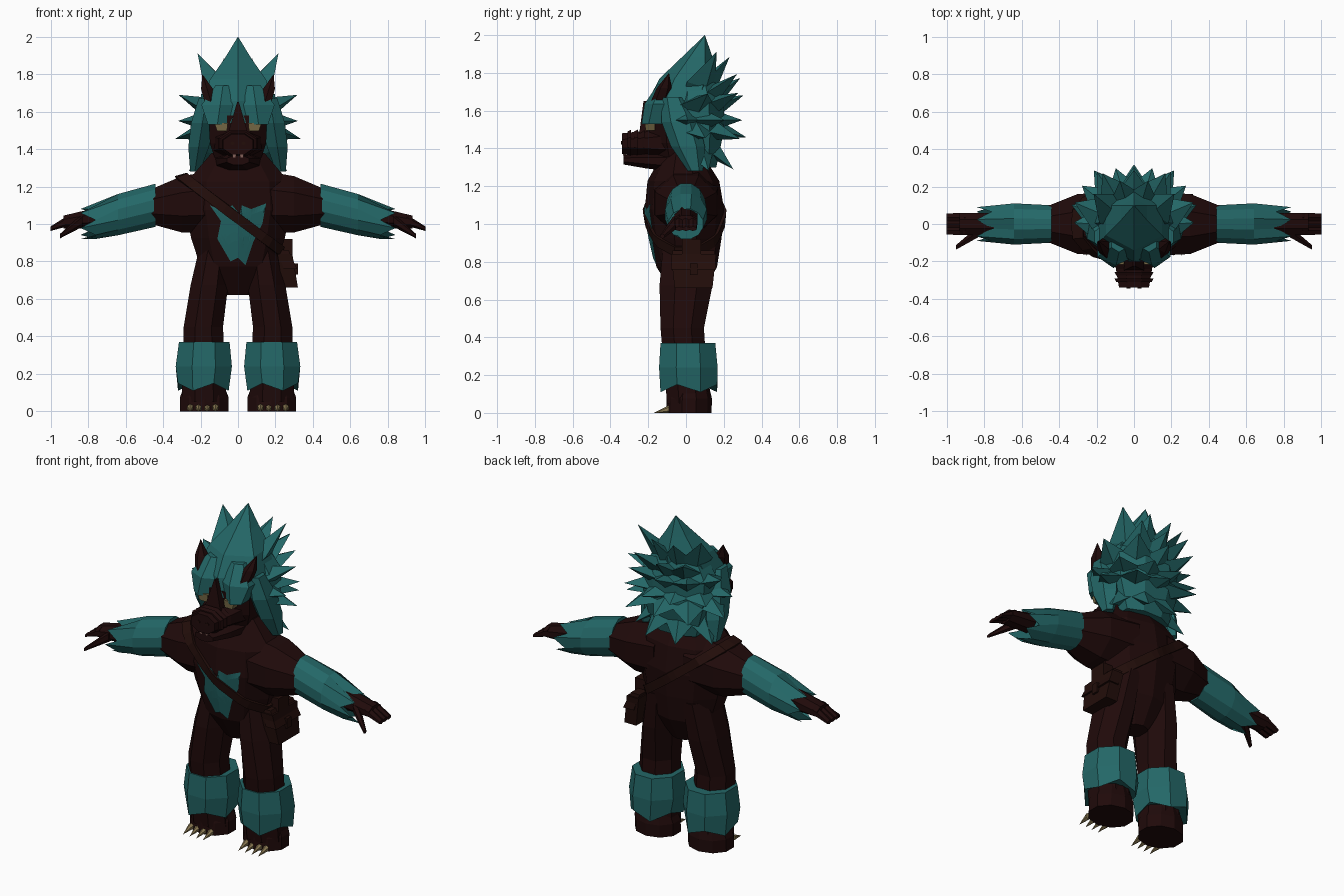
import bpy, bmesh, math
from mathutils import Vector
from mathutils.bvhtree import BVHTree

cube = bpy.data.objects.get("Cube")
if cube:
    bpy.data.objects.remove(cube)


def material(name, *color):
    made = bpy.data.materials.new(name)
    made.use_nodes = True
    made.diffuse_color = (*color, 1)
    shader = made.node_tree.nodes["Principled BSDF"]
    shader.inputs["Base Color"].default_value = (*color, 1)
    shader.inputs["Roughness"].default_value = 1
    return made


HIDE = material("dark brown hide", .014, .003, .003)
FUR = material("teal fur", .017, .135, .135)
LEATHER = material("brown leather", .016, .004, .003)
CLAW = material("tan claw", .24, .18, .08)
EYE = material("yellow eye", .18, .14, .06)
TOOTH = material("pale pink tooth", .35, .18, .15)
TIP = (0, 0)


def finish(name, mat, bm):
    bmesh.ops.remove_doubles(bm, verts=bm.verts, dist=.0005)
    bmesh.ops.recalc_face_normals(bm, faces=bm.faces)
    mesh = bpy.data.meshes.new(name)
    bm.to_mesh(mesh)
    bm.free()
    mesh.materials.append(mat)
    part = bpy.data.objects.new(name, mesh)
    bpy.context.collection.objects.link(part)
    return part


def bridge(bm, low, high):
    for i in range(len(low)):
        bm.faces.new((low[i - 1], low[i], high[i], high[i - 1]))


def loft(name, mat, start, end, *sizes, sides=8, hem=0, mirror=1):
    """Skin evenly spaced rings, given as half sizes, along a straight spine."""
    start, end = Vector(start), Vector(end)
    spine = end - start
    axis = max(range(3), key=lambda k: abs(spine[k]))
    first, second = [k for k in range(3) if k != axis]
    angles = [math.tau * (i + .5) / sides for i in range(sides)]
    widest = max(math.cos(angle) for angle in angles)
    tallest = max(math.sin(angle) for angle in angles)
    bm = bmesh.new()
    rings = []
    for k, (wide, tall) in enumerate(sizes):
        ring = []
        for i, angle in enumerate(angles):
            point = start + spine * k / (len(sizes) - 1)
            point[first] += wide * math.cos(angle) / widest
            point[second] += tall * math.sin(angle) / tallest
            if i % 2 and k == len(sizes) - 1:
                point[axis] += hem
            point.x *= mirror
            ring.append(bm.verts.new(point))
        rings.append(ring)
    for low, high in zip(rings, rings[1:]):
        bridge(bm, low, high)
    bm.faces.new(rings[0])
    bm.faces.new(rings[-1])
    return finish(name, mat, bm)


def pair(name, *args, **options):
    return [loft(label + name, *args, mirror=mirror, **options)
            for label, mirror in (("left_", 1), ("right_", -1))]


# Torso and shoulders
torso = loft("torso", HIDE, (0, .01, .62), (0, -.02, 1.38),
             (.07, .07), (.2, .16), (.25, .19), (.28, .21), (.27, .19), (.14, .1),
             sides=10)
shoulders = pair("shoulder", HIDE, (.1, 0, 1.12), (.5, 0, 1.09),
                 (.17, .17), (.16, .15), (.08, .08))

# Furry forearms and hands
pair("forearm_fur", FUR, (.44, 0, 1.1), (.84, 0, 1),
     (.1, .115), (.11, .11), (.09, .08), sides=12, hem=-.08)
pair("palm", HIDE, (.7, 0, 1.04), (.93, 0, 1.01), (.06, .06), (.06, .035))
for finger in range(3):
    y = (finger - 1) * .036
    pair(f"finger_{finger}", HIDE, (.9, y, 1.02), (1, y, .975),
         (.024, .03), (.02, .012), sides=6)
pair("thumb", HIDE, (.83, -.04, 1.02), (.95, -.125, .935),
     (.03, .035), (.012, .012), sides=6)

# Legs, shin cuffs, feet and claws
pair("thigh", HIDE, (.12, .02, .9), (.185, -.02, .45), (.08, .14), (.1, .14), (.105, .115))
pair("shin", HIDE, (.185, -.02, .45), (.18, .01, .05), (.105, .115), (.12, .11))
pair("shin_fur", FUR, (.18, .01, .37), (.185, .015, .11),
     (.135, .145), (.15, .155), (.135, .15), hem=.04)
pair("foot", HIDE, (.18, .015, 0), (.18, .02, .15),
     (.13, .12), (.13, .12), (.1, .1), sides=10)
for toe in range(4):
    x = .12 + toe * .045
    pair(f"toe_claw_{toe}", CLAW, (x, -.17, 0), (x, -.09, .02),
         TIP, (.016, .02), sides=6)

# Face, muzzle, jaw and nose bridge
loft("face", HIDE, (0, -.03, 1.28), (0, -.05, 1.58), (.1, .11), (.15, .15), (.155, .15))
loft("muzzle", HIDE, (0, -.34, 1.425), (0, -.1, 1.43), (.08, .055), (.1, .065), (.13, .09))
loft("lower_jaw", HIDE, (0, -.33, 1.34), (0, -.1, 1.33), (.06, .025), (.1, .04), (.12, .05))
for fold in range(3):
    y = fold * .035 - .31
    loft(f"muzzle_wrinkle_{fold}", HIDE, (0, y, 1.43), (0, y + .02, 1.43),
         (.095, .06), (.105, .07))
loft("nose_bridge", HIDE, (0, -.17, 1.46), (0, -.17, 1.65),
     (.06, .08), (.005, .055), sides=4)
pair("nostril", LEATHER, (.03, -.344, 1.43), (.03, -.33, 1.43),
     (.01, .01), (.01, .01), sides=6)
pair("tooth", TOOTH, (.02, -.325, 1.37), (.02, -.325, 1.34), (.01, .01), TIP, sides=4)
pair("eye", EYE, (.085, -.19, 1.495), (.09, -.19, 1.54), (.026, .025), (.036, .027), sides=4)
pair("ear", HIDE, (.14, -.14, 1.64), (.19, -.09, 1.8), (.035, .05), (.032, .04), TIP, sides=6)

# Hair: forelock crest, brow lobes, cheek tufts and rear core
loft("forelock", FUR, (0, -.06, 1.54), (0, .1, 2),
     (.15, .16), (.19, .18), (.15, .16), (.07, .08), TIP, sides=6)
pair("brow_lobe", FUR, (.11, -.16, 1.53), (.08, -.1, 1.74),
     (.05, .075), (.1, .09), (.04, .05), sides=6)
pair("cheek_tuft", FUR, (.23, .05, 1.28), (.17, -.07, 1.67),
     (.025, .04), (.055, .09), (.06, .1), (.04, .06), sides=6)
loft("mane_core", FUR, (0, .09, 1.3), (0, .05, 1.82),
     (.15, .07), (.2, .12), (.21, .14), (.1, .09))

# Mane spikes in fanned rows: elevation, reach, spread to each side, count
bm = bmesh.new()
heart = Vector((0, -.02, 1.55))
for elevation, reach, spread, count in (
        (52, .41, 50, 4), (36, .38, 30, 3), (22, .35, 67, 5), (0, .32, 85, 6),
        (-15, .35, 70, 5), (-42, .37, 62, 4)):
    rise = math.radians(elevation)
    for i in range(count):
        turn = math.radians(spread * (2 * i / (count - 1) - 1))
        # The rear corners reach further, which squares off the back
        length = reach * (1 + .12 * math.sin(2 * turn) ** 2)
        aim = Vector((math.sin(turn) * math.cos(rise),
                      math.cos(turn) * math.cos(rise), math.sin(rise)))
        across = Vector((math.cos(turn), -math.sin(turn), 0)) * .1
        up = across.cross(aim) * .5
        rings = []
        for along, swell in ((.3, .7), (.56, 1)):
            rings.append([bm.verts.new(heart + aim * length * along + offset * swell)
                          for offset in (across, up, -across, -up)])
        bm.faces.new(rings[0])
        bridge(bm, *rings)
        point = bm.verts.new(heart + aim * length)
        for k in range(4):
            bm.faces.new((rings[1][k - 1], rings[1][k], point))
finish("mane_spikes", FUR, bm)

# Body surface that the chest marking and strap lie on
verts, faces = [], []
for part in [torso] + shoulders:
    offset = len(verts)
    verts += [vert.co.copy() for vert in part.data.vertices]
    faces += [[offset + i for i in face.vertices] for face in part.data.polygons]
body = BVHTree.FromPolygons(verts, faces)

# Chest marking
bm = bmesh.new()
bm.faces.new([bm.verts.new((x, -1, z)) for x, z in (
    (-.15, 1.1), (-.08, 1.07), (-.03, 1.1), (.01, 1.05), (.02, 1.1), (.07, 1.08),
    (.15, 1.11), (.13, 1), (.08, .9), (.04, .78), (0, .82), (-.04, .8), (-.11, .92),
    (-.08, 1))])
bmesh.ops.triangulate(bm, faces=bm.faces[:])
bmesh.ops.subdivide_edges(bm, edges=bm.edges[:], cuts=5, use_grid_fill=True)
for vert in bm.verts:
    hit = body.ray_cast(vert.co, Vector((0, 1, 0)))[0]
    vert.co.y = hit.y - .007
finish("chest_marking", FUR, bm)

# Shoulder strap wrapped round the body in a tilted plane
bm = bmesh.new()
down = Vector((.8, 0, -.6))
normal = Vector((.6, 0, .8))
steps = 32
edges = [], []
for step in range(steps):
    turn = math.tau * step / steps
    outward = down * math.cos(turn) + Vector((0, math.sin(turn), 0))
    for edge, shift in zip(edges, (-.026, .026)):
        middle = Vector((0, 0, 1.03)) + normal * shift
        hit = body.ray_cast(middle + outward * 2, -outward)[0]
        edge.append(bm.verts.new(hit + outward * .008))
bridge(bm, *edges)
strap = finish("shoulder_strap", LEATHER, bm)
thickness = strap.modifiers.new("thickness", "SOLIDIFY")
thickness.thickness = .016
thickness.offset = 0

# Hip bag with flap, clasp and hanger
loft("hip_bag", LEATHER, (.28, .04, .66), (.25, .04, .84), (.04, .1), (.04, .12), sides=4)
loft("bag_flap", LEATHER, (.28, .04, .76), (.24, .04, .86), (.035, .12), (.03, .11), sides=4)
loft("bag_clasp", LEATHER, (.305, .04, .73), (.305, .04, .79), (.015, .02), (.015, .02), sides=4)
loft("bag_hanger", LEATHER, (.25, .03, .8), (.25, .03, .92), (.04, .05), (.04, .05), sides=4)
